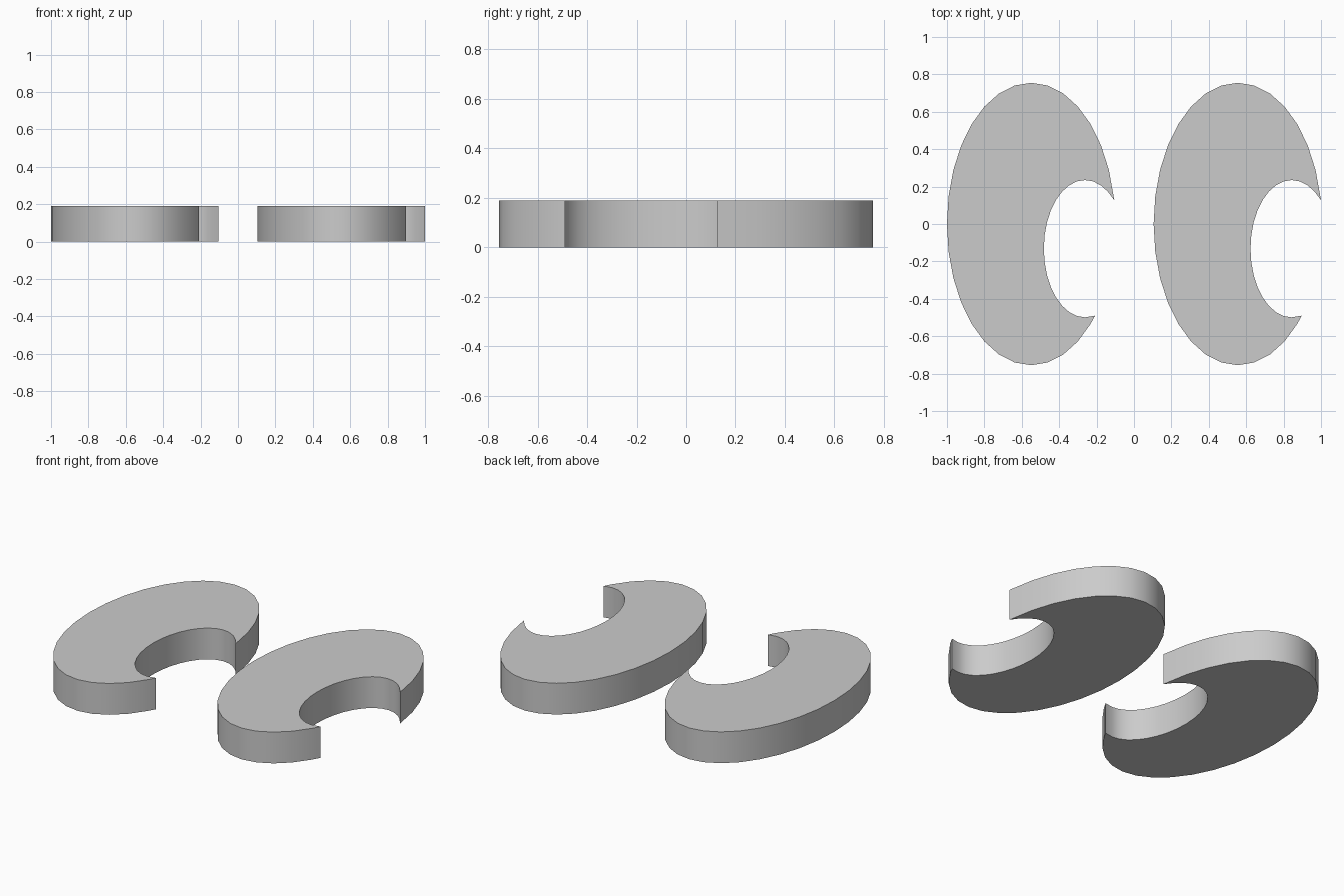
import bpy, bmesh
from math import cos, sin, tau, radians

if "Cube" in bpy.data.objects:
    bpy.data.objects.remove(bpy.data.objects["Cube"])

HEIGHT = 0.19
STEPS = 32


def arc(cx, cy, rx, ry, steps):
    return [(cx + rx * cos(tau * i / STEPS), cy + ry * sin(tau * i / STEPS)) for i in steps]


# Crescent outline: large ellipse, lower tip, bite ellipse, upper tip
profile = (arc(-0.55, 0, 0.45, 0.755, range(1, 29))
           + [(-0.208, -0.49)]
           + arc(-0.262, -0.132, 0.22, 0.367, range(24, 4, -1))
           + [(-0.105, 0.127)])


def crescent(name, dx):
    bm = bmesh.new()
    base = bm.faces.new([bm.verts.new((x + dx, y, 0)) for x, y in profile])
    top = bmesh.ops.extrude_face_region(bm, geom=[base], use_keep_orig=True)
    for v in top["geom"]:
        if isinstance(v, bmesh.types.BMVert):
            v.co.z = HEIGHT
    bmesh.ops.recalc_face_normals(bm, faces=bm.faces)
    mesh = bpy.data.meshes.new(name)
    bm.to_mesh(mesh)
    bm.free()
    obj = bpy.data.objects.new(name, mesh)
    bpy.context.collection.objects.link(obj)
    # Smooth curved walls, sharp rims and tips
    bpy.ops.object.select_all(action='DESELECT')
    obj.select_set(True)
    bpy.context.view_layer.objects.active = obj
    bpy.ops.object.shade_smooth_by_angle(angle=radians(30))


# Two matching plates side by side
crescent("left_crescent_plate", 0)
crescent("right_crescent_plate", 1.105)
